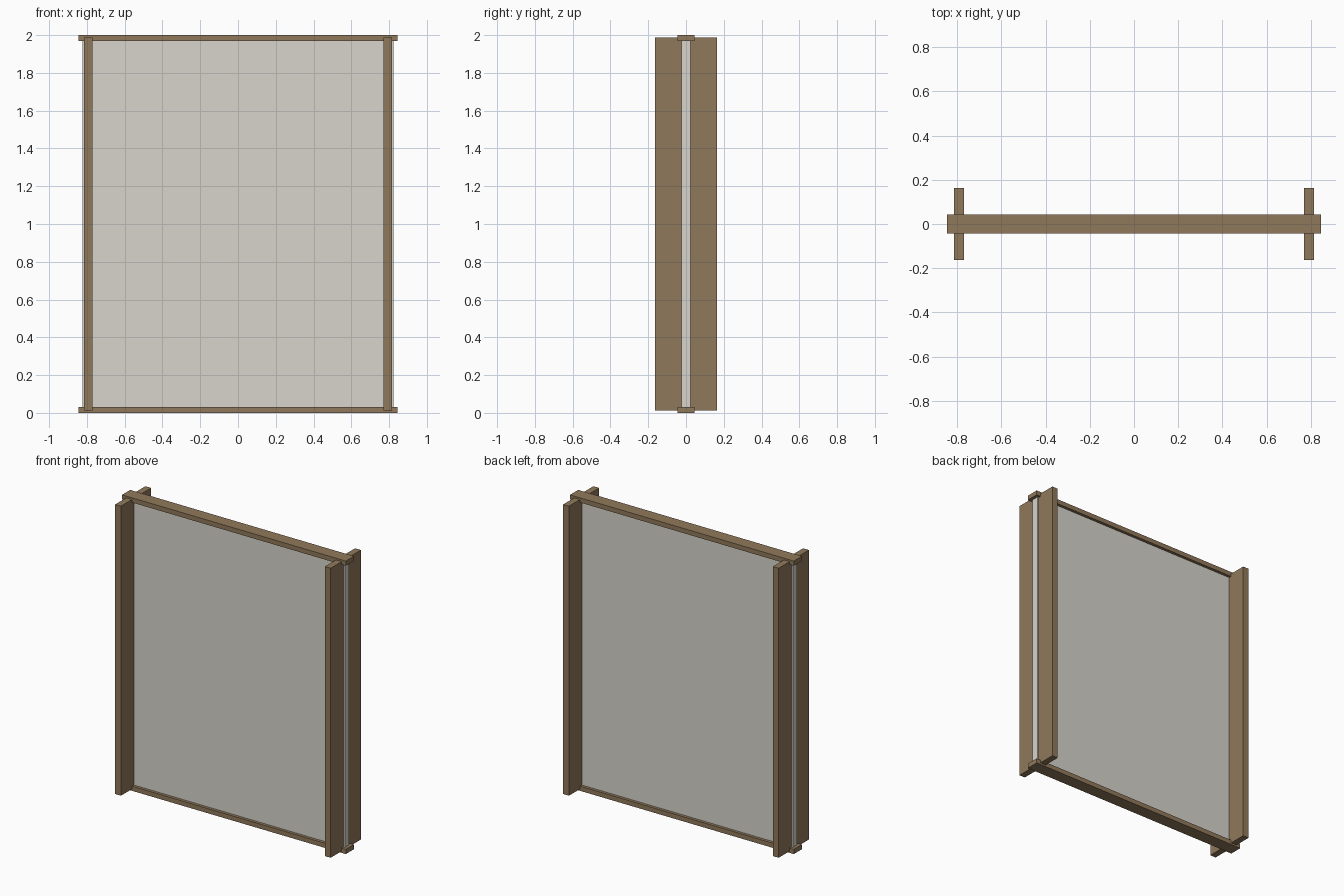
import bpy

if "Cube" in bpy.data.objects:
    bpy.data.objects.remove(bpy.data.objects["Cube"])


def material(name, rgb):
    m = bpy.data.materials.new(name)
    m.diffuse_color = (*rgb, 1.0)
    m.use_nodes = True
    m.node_tree.nodes["Principled BSDF"].inputs["Base Color"].default_value = m.diffuse_color
    return m


wood = material("wood", (0.28, 0.19, 0.105))
paper = material("paper", (0.68, 0.66, 0.6))


def box(name, lo, hi, mat):
    """Box between two opposite corners."""
    bpy.ops.mesh.primitive_cube_add(size=1)
    o = bpy.context.object
    o.name = name
    o.location = [(a + b) / 2 for a, b in zip(lo, hi)]
    o.scale = [b - a for a, b in zip(lo, hi)]
    bpy.ops.object.transform_apply(location=True, rotation=False, scale=True)
    o.data.materials.append(mat)
    return o


# Thin infill panel, its side edges passing just beyond the posts
box("panel", (-0.823, -0.024, 0.01), (0.823, 0.024, 1.99), paper)

# Deep side posts
for side, s in (("left", -1), ("right", 1)):
    x = 0.792 * s
    box(side + "_post", (x - 0.022, -0.163, 0.012), (x + 0.022, 0.163, 1.988), wood)

# Top and bottom rails
for name, z in (("bottom_rail", 0.0), ("top_rail", 1.968)):
    box(name, (-0.845, -0.044, z), (0.845, 0.044, z + 0.032), wood)
